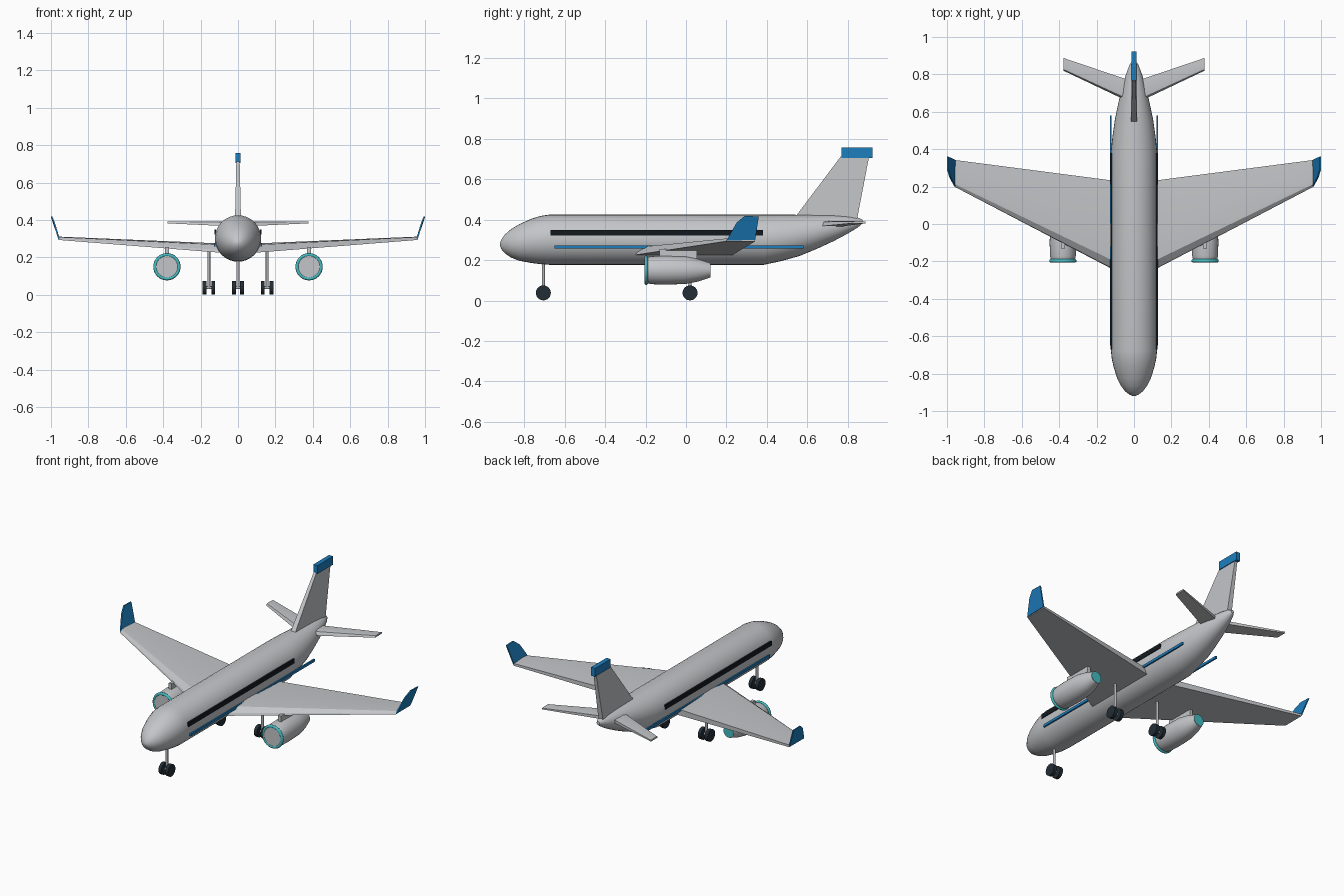
import bpy, bmesh, math
from mathutils import Vector

cube = bpy.data.objects.get("Cube")
if cube:
    bpy.data.objects.remove(cube, do_unlink=True)


def material(name, r, g, b):
    m = bpy.data.materials.new(name)
    m.use_nodes = True
    m.diffuse_color = (r, g, b, 1)
    m.node_tree.nodes["Principled BSDF"].inputs["Base Color"].default_value = (r, g, b, 1)
    return m


GREY = material("light grey paint", .55, .56, .58)
BLUE = material("blue paint", .012, .21, .52)
TEAL = material("teal trim", .06, .50, .54)
GLASS = material("dark glass", .007, .010, .014)
RUBBER = material("dark rubber", .016, .026, .036)
METAL = material("strut metal", .45, .46, .48)


def loft(name, rings, mat, smooth=30):
    """Skin matching rings of points and close both ends."""
    bm = bmesh.new()
    loops = [[bm.verts.new(p) for p in ring] for ring in rings]
    for a, b in zip(loops, loops[1:]):
        n = len(a)
        for i in range(n):
            j = (i + 1) % n
            bm.faces.new((a[i], a[j], b[j], b[i]))
    bm.faces.new(loops[0])
    bm.faces.new(loops[-1])
    bmesh.ops.recalc_face_normals(bm, faces=bm.faces)
    mesh = bpy.data.meshes.new(name)
    bm.to_mesh(mesh)
    bm.free()
    mesh.materials.append(mat)
    ob = bpy.data.objects.new(name, mesh)
    bpy.context.collection.objects.link(ob)
    if smooth:
        bpy.ops.object.select_all(action='DESELECT')
        bpy.context.view_layer.objects.active = ob
        ob.select_set(True)
        bpy.ops.object.shade_smooth_by_angle(angle=math.radians(smooth))
    return ob


def circle(center, r, axis="Y", n=32):
    """Ring of points around the given axis."""
    pts = []
    for i in range(n):
        a = 2 * math.pi * i / n
        c, s = r * math.cos(a), r * math.sin(a)
        offset = {"X": (0, c, s), "Y": (c, 0, s), "Z": (c, s, 0)}[axis]
        pts.append(Vector(center) + Vector(offset))
    return pts


def rod(name, start, end, r, axis, mat, n=16):
    return loft(name, [circle(start, r, axis, n), circle(end, r, axis, n)], mat, 40)


def box(name, x, y, z, mat):
    rings = [[(x[0], v, h), (x[1], v, h), (x[1], v, k), (x[0], v, k)]
             for v in y for h, k in [z]]
    return loft(name, rings, mat, 0)


# Aerofoil outline: chord fraction, height fraction
FOIL = [(0, 0), (.015, .3), (.1, .85), (.35, 1), (1, .75), (1, 0)]


def wing(name, stations, mat):
    """Stations are x, leading y, trailing y, underside z, thickness."""
    return loft(name, [[(x, lead + f * (trail - lead), z + h * t) for f, h in FOIL]
                       for x, lead, trail, z, t in stations], mat, 25)


# Fuselage: y, centre height, radius
HULL = [(-.92, .277, .006), (-.912, .278, .025), (-.895, .28, .047), (-.865, .283, .07),
        (-.825, .287, .09), (-.765, .295, .109), (-.72, .299, .119), (-.675, .301, .124),
        (.385, .301, .124), (.47, .31, .115), (.56, .322, .102), (.65, .34, .083),
        (.73, .358, .064), (.80, .374, .043), (.85, .386, .024), (.872, .39, .01)]
loft("fuselage", [circle((0, y, z), r) for y, z, r in HULL], GREY, 40)

# Tail fin and its cap
fin = [(.53, .845, .40, .016), (.765, .905, .712, .009)]
loft("tail_fin", [[(-w, a, z), (w, a, z), (w, b, z), (-w, b, z)]
                  for a, b, z, w in fin], GREY, 0)
box("fin_cap", (-.014, .014), (.768, .922), (.704, .757), BLUE)

# Nose gear
rod("nose_strut", (0, -.705, .035), (0, -.705, .2), .008, "Z", METAL)
for s in (-1, 1):
    rod("nose_wheel", (s * .012, -.705, .038), (s * .033, -.705, .038), .037, "X", RUBBER, 24)
rod("nose_axle", (-.02, -.705, .038), (.02, -.705, .038), .008, "X", METAL)

for s, side in ((1, "left"), (-1, "right")):
    # Wings, winglets and tailplane
    wing(side + "_wing", [(s * .08, -.26, .228, .224, .05),
                          (s * .957, .198, .342, .293, .018)], GREY)
    winglet = []
    for dx in (-.004, .004):
        winglet.append([(s * (x + dx), y, z) for x, y, z in
                        [(.957, .20, .296), (.957, .342, .30), (.996, .36, .416),
                         (.996, .29, .418), (.983, .25, .385)]])
    loft(side + "_winglet", winglet, BLUE, 0)
    wing(side + "_tailplane", [(s * .03, .655, .77, .366, .027),
                               (s * .378, .82, .888, .382, .011)], GREY)

    # Window band and cheat line
    box(side + "_windows", sorted((s * .117, s * .1265)), (-.67, .38), (.322, .35), GLASS)
    box(side + "_stripe", sorted((s * .119, s * .1285)), (-.65, .58), (.257, .273), BLUE)

    # Engine nacelle, intake lip, exhaust and pylon
    ex, ez = s * .38, .15
    nacelle = [(-.203, .058), (-.195, .064), (-.17, .069), (-.10, .071), (0, .068),
               (.06, .056), (.12, .036)]
    loft(side + "_nacelle", [circle((ex, y, ez), r) for y, r in nacelle], GREY, 40)
    rod(side + "_exhaust", (ex, .11, ez), (ex, .122, ez), .034, "Y", TEAL, 32)
    bpy.ops.mesh.primitive_torus_add(location=(ex, -.197, ez), rotation=(math.pi / 2, 0, 0),
                                     major_radius=.064, minor_radius=.009,
                                     major_segments=32, minor_segments=10)
    lip = bpy.context.object
    lip.name = side + "_intake_lip"
    lip.data.materials.append(TEAL)
    bpy.ops.object.shade_smooth()
    box(side + "_pylon", (ex - .01, ex + .01), (-.13, .055), (.2, .255), GREY)

    # Main gear
    gx = s * .156
    rod(side + "_main_strut", (gx, .02, .03), (gx, .02, .24), .008, "Z", METAL)
    rod(side + "_main_axle", (gx - .02, .02, .038), (gx + .02, .02, .038), .008, "X", METAL)
    for d in (-1, 1):
        rod(side + "_main_wheel", (gx + d * .013, .02, .038), (gx + d * .034, .02, .038),
            .037, "X", RUBBER, 24)
